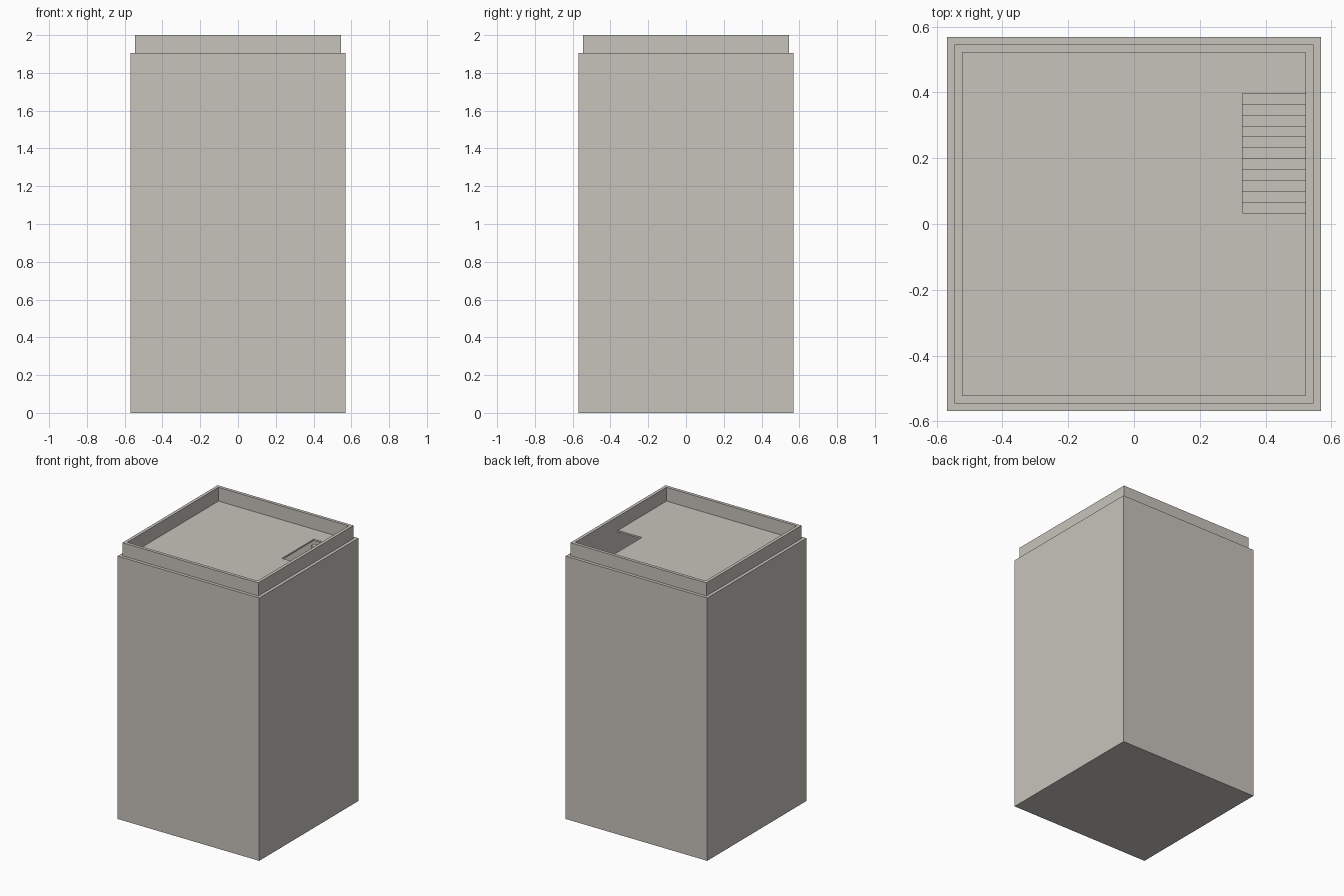
import bpy
import bmesh

cube = bpy.data.objects.get("Cube")
if cube:
    bpy.data.objects.remove(cube, do_unlink=True)

# One warm grey stone colour
stone = bpy.data.materials.new("warm_grey_stone")
stone.use_nodes = True
COLOUR = (0.575, 0.552, 0.507, 1)
stone.diffuse_color = COLOUR
stone.node_tree.nodes["Principled BSDF"].inputs["Base Color"].default_value = COLOUR

HALF, RIM_OUT, RIM_IN = 0.568, 0.545, 0.522
LEDGE, TOP, ROOF = 1.905, 2.0, 1.9
SLAB = 0.012
HOLE_X, HOLE_Y0, HOLE_Y1 = 0.33, 0.033, 0.396
STEPS = 11


def finish(name, bm):
    bmesh.ops.recalc_face_normals(bm, faces=bm.faces)
    mesh = bpy.data.meshes.new(name)
    bm.to_mesh(mesh)
    bm.free()
    mesh.materials.append(stone)
    obj = bpy.data.objects.new(name, mesh)
    bpy.context.collection.objects.link(obj)
    return obj


def square_loft(name, profile):
    """Skin square rings given as (half width, height), capping both ends."""
    bm = bmesh.new()
    corners = ((-1, -1), (1, -1), (1, 1), (-1, 1))
    rings = [[bm.verts.new((r * x, r * y, z)) for x, y in corners] for r, z in profile]
    for a, b in zip(rings, rings[1:]):
        for i in range(4):
            j = (i + 1) % 4
            bm.faces.new((a[i], a[j], b[j], b[i]))
    bm.faces.new(rings[0])
    bm.faces.new(rings[-1])
    return finish(name, bm)


def prism(name, outline, offset):
    """Extrude a flat outline of 3D points along an offset."""
    bm = bmesh.new()
    face = bm.faces.new([bm.verts.new(p) for p in outline])
    out = bmesh.ops.extrude_face_region(bm, geom=[face], use_keep_orig=True)
    moved = [v for v in out["geom"] if isinstance(v, bmesh.types.BMVert)]
    bmesh.ops.translate(bm, verts=moved, vec=offset)
    return finish(name, bm)


# Hollow tower: outer wall, ledge, parapet, inner wall and ground floor
square_loft("tower_walls", [
    (HALF, 0), (HALF, LEDGE), (RIM_OUT, LEDGE), (RIM_OUT, TOP),
    (RIM_IN, TOP), (RIM_IN, SLAB)])

# Thin roof slab notched for the stairwell
R = RIM_IN
roof = [(-R, -R), (R, -R), (R, HOLE_Y0), (HOLE_X, HOLE_Y0),
        (HOLE_X, HOLE_Y1), (R, HOLE_Y1), (R, R), (-R, R)]
prism("roof_slab", [(x, y, ROOF) for x, y in roof], (0, 0, -SLAB))

# Stair descending towards the front below the opening
run = (HOLE_Y1 - HOLE_Y0) / STEPS
rise = run
saw = [(HOLE_Y1, ROOF - rise)]
for i in range(STEPS):
    y = HOLE_Y1 - (i + 1) * run
    saw += [(y, ROOF - (i + 1) * rise), (y, ROOF - (i + 2) * rise)]
saw.append((HOLE_Y1, ROOF - 2 * rise - SLAB))
prism("roof_stair", [(HOLE_X, y, z) for y, z in saw], (R - HOLE_X, 0, 0))
